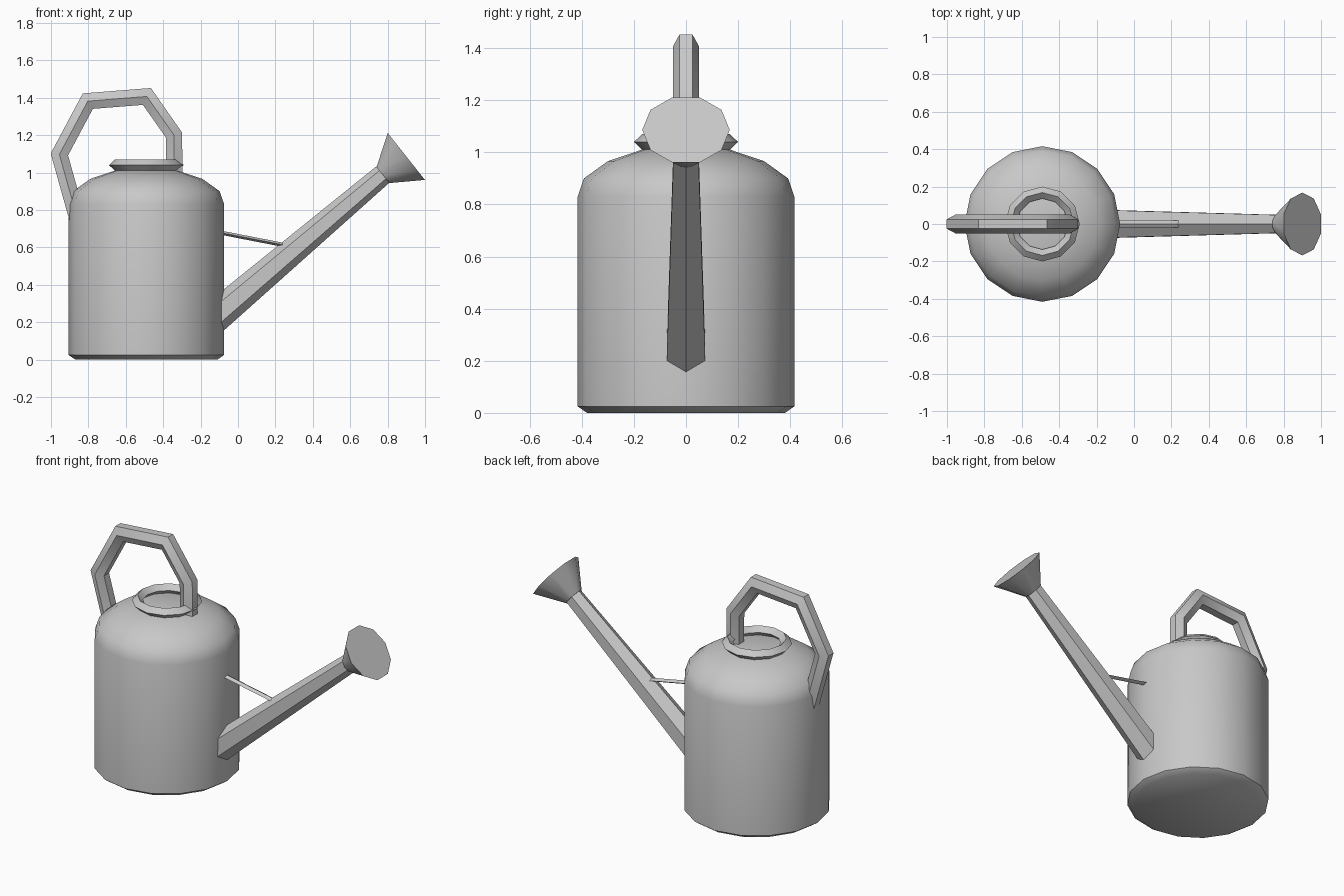
import bpy, bmesh, math
from mathutils import Vector

if "Cube" in bpy.data.objects:
    bpy.data.objects.remove(bpy.data.objects["Cube"], do_unlink=True)

GREY = (0.58, 0.58, 0.58, 1)
metal = bpy.data.materials.new("grey metal")
metal.use_nodes = True
metal.diffuse_color = GREY
for node in metal.node_tree.nodes:
    if node.type == 'BSDF_PRINCIPLED':
        node.inputs["Base Color"].default_value = GREY

CX = -0.49  # centre of the can


def skin(name, rings, caps=True, loop=False):
    """Join rings of points with quads, then cap the ends or close the loop."""
    bm = bmesh.new()
    rows = [[bm.verts.new(p) for p in ring] for ring in rings]
    n = len(rows[0])
    pairs = list(zip(rows, rows[1:])) + ([(rows[-1], rows[0])] if loop else [])
    for a, b in pairs:
        for i in range(n):
            j = (i + 1) % n
            bm.faces.new((a[i], a[j], b[j], b[i]))
    if caps and not loop:
        bm.faces.new(rows[0][::-1])
        bm.faces.new(rows[-1])
    bmesh.ops.recalc_face_normals(bm, faces=bm.faces)
    mesh = bpy.data.meshes.new(name)
    bm.to_mesh(mesh)
    bm.free()
    mesh.materials.append(metal)
    obj = bpy.data.objects.new(name, mesh)
    bpy.context.collection.objects.link(obj)
    bpy.ops.object.select_all(action='DESELECT')
    obj.select_set(True)
    bpy.context.view_layer.objects.active = obj
    bpy.ops.object.shade_smooth_by_angle(angle=math.radians(40))
    return obj


def lathe(name, profile, sides, loop=False):
    """Turn (radius, z) points about the can's upright axis."""
    turns = [2 * math.pi * i / sides for i in range(sides)]
    rings = [[(CX + r * math.cos(t), r * math.sin(t), z) for t in turns]
             for r, z in profile]
    return skin(name, rings, loop=loop)


def tube(name, path, radii, sides, flatten=1.0, start=0.0):
    """Sweep a polygon along (x, z) points with mitred corners."""
    pts = [Vector(p) for p in path]
    rings = []
    for i, p in enumerate(pts):
        before = (p - pts[i - 1]).normalized() if i else (pts[1] - p).normalized()
        after = (pts[i + 1] - p).normalized() if i < len(pts) - 1 else before
        tangent = (before + after).normalized()
        normal = Vector((-tangent.y, tangent.x)) / tangent.dot(before) * flatten
        ring = []
        for k in range(sides):
            t = start + 2 * math.pi * k / sides
            q = p + normal * radii[i] * math.sin(t)
            ring.append((q.x, radii[i] * math.cos(t), q.y))
        rings.append(ring)
    return skin(name, rings)


# Can body with chamfered foot and domed shoulder
lathe("can_body", [(0.38, 0), (0.416, 0.025), (0.416, 0.83), (0.392, 0.9),
                   (0.3, 0.966), (0.17, 1.01)], 16)

# Diamond-section rim around the opening
lathe("filler_rim", [(0.168, 1.01), (0.2, 1.04), (0.168, 1.07), (0.136, 1.04)],
      12, loop=True)

# Angular carrying handle, ends sunk into the can
tube("handle", [(-0.858, 0.75), (-0.955, 1.097), (-0.803, 1.382),
                (-0.487, 1.407), (-0.342, 1.2), (-0.34, 0.96)], [0.05] * 6, 6)

# Tapered spout with a ridge on top
tube("spout", [(-0.17, 0.188), (0.775, 0.99)], [0.087, 0.056], 6, start=math.pi / 6)

# Flared sprinkler head
tube("sprinkler_head", [(0.775, 0.987), (0.9, 1.086)], [0.058, 0.168], 10)

# Thin brace between can and spout
tube("spout_brace", [(-0.12, 0.684), (0.26, 0.61)], [0.02] * 2, 4, flatten=0.55)
